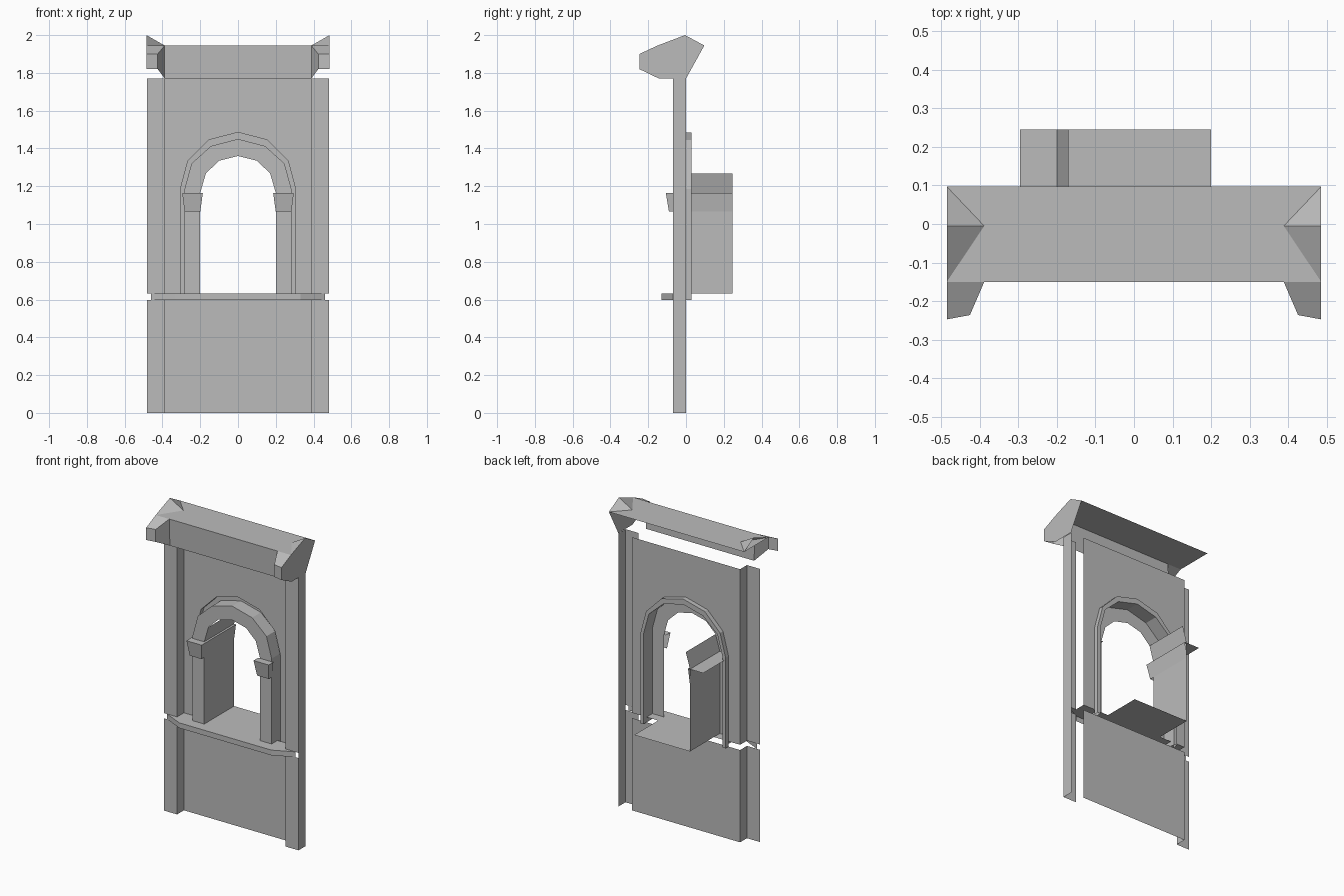
import bpy, bmesh
from mathutils import Vector

if "Cube" in bpy.data.objects:
    bpy.data.objects.remove(bpy.data.objects["Cube"])

stone = bpy.data.materials.new("pale_grey_stone")
stone.diffuse_color = (0.5, 0.5, 0.5, 1)
stone.use_nodes = True
stone.node_tree.nodes["Principled BSDF"].inputs["Base Color"].default_value = stone.diffuse_color
VIEW = Vector((0.5, -0.7, 0.5))  # open shell: faces are turned to the front, right and top


def sheet(name, polys):
    """Open surface object from a list of polygons."""
    bm = bmesh.new()
    for p in polys:
        f = bm.faces.new([bm.verts.new(v) for v in p])
        f.normal_update()
        if f.normal.dot(VIEW) < 0:
            f.normal_flip()
    bmesh.ops.remove_doubles(bm, verts=bm.verts, dist=0.0005)
    me = bpy.data.meshes.new(name)
    bm.to_mesh(me)
    bm.free()
    me.materials.append(stone)
    ob = bpy.data.objects.new(name, me)
    bpy.context.collection.objects.link(ob)
    return ob


def both(polys):
    """Polygons plus their mirror images in x."""
    return polys + [[(-x, y, z) for x, y, z in p] for p in polys]


def at_y(pts, y):
    return [(x, y, z) for x, z in pts]


def bridge(a, b):
    return [[a[i], a[i + 1], b[i + 1], b[i]] for i in range(len(a) - 1)]


def extrude_y(pts, y0, y1):
    return bridge(at_y(pts, y0), at_y(pts, y1))


def rect_xz(x0, x1, z0, z1, y):
    return [(x0, y, z0), (x1, y, z0), (x1, y, z1), (x0, y, z1)]


def rect_yz(x, y0, y1, z0, z1):
    return [(x, y0, z0), (x, y1, z0), (x, y1, z1), (x, y0, z1)]


W, P, TOP = 0.483, 0.388, 1.77      # half width, inner pilaster edge, wall top
FRONT, PIER, BACK = -0.07, -0.06, 0.245
LOW, SILL = 0.598, 0.632

# Half outlines of the arch, from the sill up to the crown
outer = [(0.305, LOW), (0.305, 1.185), (0.265, 1.335), (0.155, 1.445), (0, 1.485)]
middle = [(0.283, LOW), (0.283, 1.185), (0.246, 1.32), (0.143, 1.413), (0, 1.45)]
inner = [(0.2, SILL), (0.2, 1.165), (0.17, 1.268), (0.1, 1.335), (0, 1.36)]

# Recessed wall, with the arched hole above the sill
sheet("wall_lower", [rect_xz(-P, P, 0, LOW, 0)])
hole = [(0.305, SILL)] + outer[1:]
sheet("wall_upper", both([at_y([(0, TOP), (P, TOP), (P, SILL)] + hole, 0)]))

# Pilasters: front strips, plus the sides that face right
strips = []
for z0, z1 in ((0, LOW), (SILL, TOP)):
    strips += both([rect_xz(P, W, z0, z1, FRONT)])
    strips.append(rect_yz(-P, FRONT, 0, z0, z1))
strips.append(rect_yz(W, FRONT, 0, 0, TOP))
sheet("pilasters", strips)

# Arch surround: groove behind the wall, then the raised pier and arch face
sheet("arch_groove", both(extrude_y(outer, 0, 0.03)
                          + bridge(at_y(outer, 0.03), at_y(middle, 0.03))))
sheet("arch_face", both(extrude_y(middle, 0.03, PIER)
                        + bridge(at_y(middle, PIER), at_y(inner, PIER))))

# Left reveal: jamb and the first arch stone run deep into the opening
sheet("left_reveal", extrude_y([(-x, z) for x, z in inner[:3]], PIER, BACK))
sheet("opening_floor", extrude_y([(-0.2, SILL), (0.2, SILL)], PIER, BACK))

# Capitals: flared front, top and right-hand side
Z0, Z1, Y0, Y1 = 1.065, 1.165, -0.09, -0.107
for side, sx, depth in (("left", -1, BACK), ("right", 1, PIER)):
    lo = [(0.2 * sx, Z0), (0.283 * sx, Z0)]
    hi = [(0.186 * sx, Z1), (0.295 * sx, Z1)]
    k = 0 if sx < 0 else 1           # outline index of the edge facing right
    sheet(side + "_capital", [
        at_y(lo, Y0) + at_y(hi, Y1)[::-1],
        at_y(hi, Y1) + at_y(hi, depth)[::-1],
        [(lo[k][0], Y0, Z0), (hi[k][0], Y1, Z1),
         (hi[k][0], depth, Z1), (lo[k][0], depth, Z0)]])

# Sill: ledge with chamfered ends
edge = [(-0.46, FRONT), (-0.33, -0.13), (0.33, -0.13), (0.46, FRONT)]
ring = [[(x, y, z) for x, y in edge] for z in (LOW, SILL)]
sheet("sill", bridge(*ring) + [ring[1]] + [
    [(-P, FRONT, SILL), (P, FRONT, SILL), (P, 0, SILL), (-P, 0, SILL)]])

# Cornice: flat top and fascia
E, RZ = 0.485, 1.945
sheet("cornice", [
    [(-E, -0.15, RZ), (E, -0.15, RZ), (E, 0.097, RZ), (-E, 0.097, RZ)],
    [(-P, -0.15, RZ), (P, -0.15, RZ), (P, -0.143, TOP), (-P, -0.143, TOP)]])

# Cornice ends: brackets reaching forward and peaked corners on top
a, b = (E, -0.247), (0.425, -0.236)
sheet("cornice_brackets", both([
    [(*a, 1.82), (*b, 1.82), (*b, 1.9), (*a, 1.9)],
    [(*b, 1.82), (P, -0.143, TOP), (P, -0.15, RZ), (*b, 1.9)],
    [(*a, 1.9), (*b, 1.9), (P, -0.15, RZ), (E, -0.15, RZ)]]))
peak, foot = (E, -0.005, 2.0), (P, -0.005, RZ)
sheet("cornice_peaks", both([[peak, foot, (E, 0.097, RZ)],
                             [peak, foot, (E, -0.15, RZ)]]))

# Closed right end of the cornice
end = [(0, TOP), (-0.143, TOP), (-0.247, 1.82), (-0.247, 1.9),
       (-0.15, RZ), (-0.005, 2.0), (0.097, RZ)]
sheet("cornice_end", [[(E, y, z) for y, z in end]])
